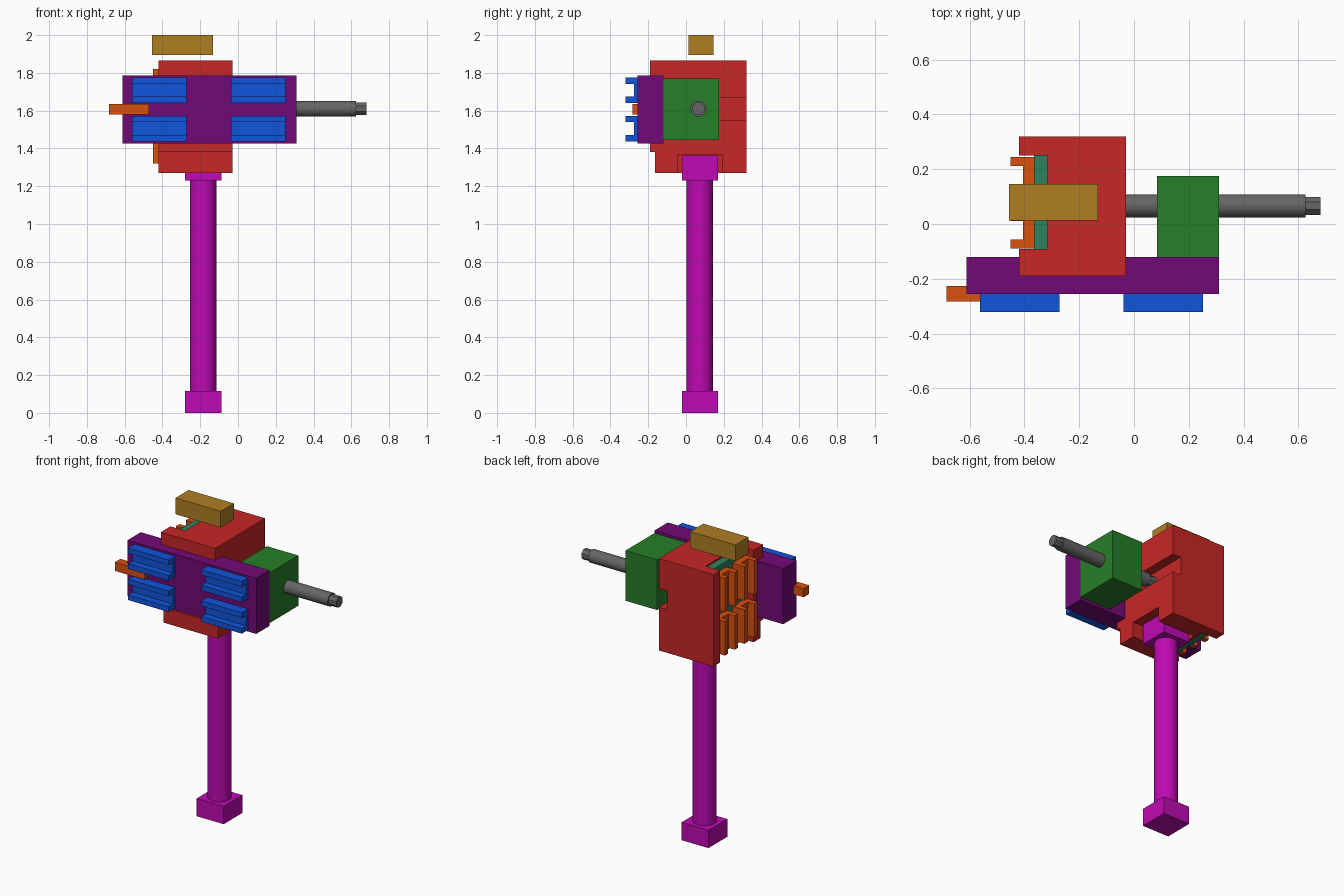
import bpy, bmesh
from math import pi, radians
from mathutils import Matrix, Vector

if "Cube" in bpy.data.objects:
    bpy.data.objects.remove(bpy.data.objects["Cube"])


def material(name, rgb):
    m = bpy.data.materials.new(name)
    m.diffuse_color = (*rgb, 1)
    m.use_nodes = True
    m.node_tree.nodes["Principled BSDF"].inputs["Base Color"].default_value = m.diffuse_color
    return m


RED = material("red", (0.58, 0.02, 0.02))
PURPLE = material("purple", (0.17, 0.003, 0.18))
MAGENTA = material("magenta", (0.52, 0.003, 0.45))
BLUE = material("blue", (0.005, 0.09, 0.72))
GREEN = material("green", (0.02, 0.21, 0.022))
TEAL = material("teal", (0.03, 0.22, 0.11))
ORANGE = material("orange", (0.70, 0.08, 0.005))
TAN = material("tan", (0.43, 0.21, 0.017))
GREY = material("grey", (0.13, 0.13, 0.13))


def finish(name, bm, mat):
    bmesh.ops.recalc_face_normals(bm, faces=bm.faces)
    me = bpy.data.meshes.new(name)
    bm.to_mesh(me)
    bm.free()
    ob = bpy.data.objects.new(name, me)
    if mat:
        me.materials.append(mat)
    bpy.context.collection.objects.link(ob)
    return ob


def box(name, x, y, z, mat=None):
    bm = bmesh.new()
    size = [b - a for a, b in (x, y, z)]
    mid = [(a + b) / 2 for a, b in (x, y, z)]
    bmesh.ops.create_cube(bm, size=1, matrix=Matrix.Translation(mid) @ Matrix.Diagonal((*size, 1)))
    return finish(name, bm, mat)


def rod(name, centre, r, length, sides, mat, along_x=False):
    bm = bmesh.new()
    rot = Matrix.Rotation(pi / 2, 4, 'Y') if along_x else Matrix.Identity(4)
    bmesh.ops.create_cone(bm, cap_ends=True, segments=sides, radius1=r, radius2=r, depth=length,
                          matrix=Matrix.Translation(centre) @ rot @ Matrix.Rotation(pi / sides, 4, 'Z'))
    ob = finish(name, bm, mat)
    if sides > 12:
        bpy.ops.object.select_all(action='DESELECT')
        bpy.context.view_layer.objects.active = ob
        ob.select_set(True)
        bpy.ops.object.shade_smooth_by_angle(angle=radians(30))
    return ob


def channel(name, place, length, base, mat, w=0.135, h=0.065, lip=0.034):
    """U-channel: profile (across, out) swept along its length; place maps it to the world."""
    prof = [(0, 0), (w, 0), (w, h), (w - lip, h), (w - lip, base), (lip, base), (lip, h), (0, h)]
    bm = bmesh.new()
    face = bm.faces.new([bm.verts.new(place(u, v, 0)) for u, v in prof])
    ext = bmesh.ops.extrude_face_region(bm, geom=[face])
    verts = [g for g in ext['geom'] if isinstance(g, bmesh.types.BMVert)]
    bmesh.ops.translate(bm, verts=verts,
                        vec=Vector(place(0, 0, length)) - Vector(place(0, 0, 0)))
    return finish(name, bm, mat)


# Post with square foot and square head
PX, PY = (-0.28, -0.087), (-0.022, 0.17)
box("post_foot", PX, PY, (0, 0.115), MAGENTA)
box("post_head", PX, PY, (1.23, 1.363), MAGENTA)
rod("post", (-0.184, 0.073, 0.67), 0.07, 1.13, 32, MAGENTA)

# Main housing, cut by the side slot, lower step, head pocket and sliding groove
body = box("housing", (-0.42, -0.03), (-0.19, 0.32), (1.27, 1.865), RED)
cuts = {
    "slot_cutter": ((-0.6, -0.315), (-0.091, 0.25), (1.1, 2.1)),
    "step_cutter": ((-0.6, 0.2), (-0.4, -0.163), (1.1, 1.38)),
    "pocket_cutter": ((-0.30, 0.2), (-0.043, 0.19), (1.1, 1.368)),
    "groove_cutter": ((-0.09, 0.2), (0.0, 0.5), (1.55, 1.67)),
}
for name, dims in cuts.items():
    cutter = box(name, *dims)
    cutter.hide_render = True
    cutter.hide_viewport = True
    cutter.display_type = 'WIRE'
    mod = body.modifiers.new(name, 'BOOLEAN')
    mod.operation = 'DIFFERENCE'
    mod.object = cutter

# Backing plate and four upright channels in the side slot
box("slot_plate", (-0.365, -0.315), (-0.091, 0.25), (1.28, 1.855), TEAL)
for i, y in enumerate((-0.09, 0.11)):
    for j, z in enumerate((1.32, 1.60)):
        channel(f"upright_channel_{i}{j}",
                lambda u, v, t, y=y, z=z: (-0.365 - v * 1.31, y + u, z + t), 0.22, 0.03, ORANGE)

# Front plate with four horizontal channels and a locating bar
box("front_plate", (-0.612, 0.31), (-0.256, -0.12), (1.427, 1.787), PURPLE)
for i, x in enumerate((-0.562, -0.038)):
    for j, z in enumerate((1.438, 1.64)):
        channel(f"front_channel_{i}{j}",
                lambda u, v, t, x=x, z=z: (x + t, -0.256 - v, z + u), 0.29, 0.02, BLUE)
box("locating_bar", (-0.684, -0.47), (-0.283, -0.227), (1.58, 1.636), ORANGE)

# Bearing block and drive shaft with octagonal ends
box("bearing_block", (0.084, 0.31), (-0.12, 0.175), (1.445, 1.77), GREEN)
rod("shaft", (0.295, 0.066, 1.61), 0.042, 0.66, 24, GREY, True)
for name, x in (("shaft_outer_end", 0.651), ("shaft_inner_end", -0.06)):
    rod(name, (x, 0.066, 1.61), 0.035, 0.058, 8, GREY, True)

# Top block
box("top_block", (-0.456, -0.132), (0.012, 0.146), (1.895, 2.0), TAN)
